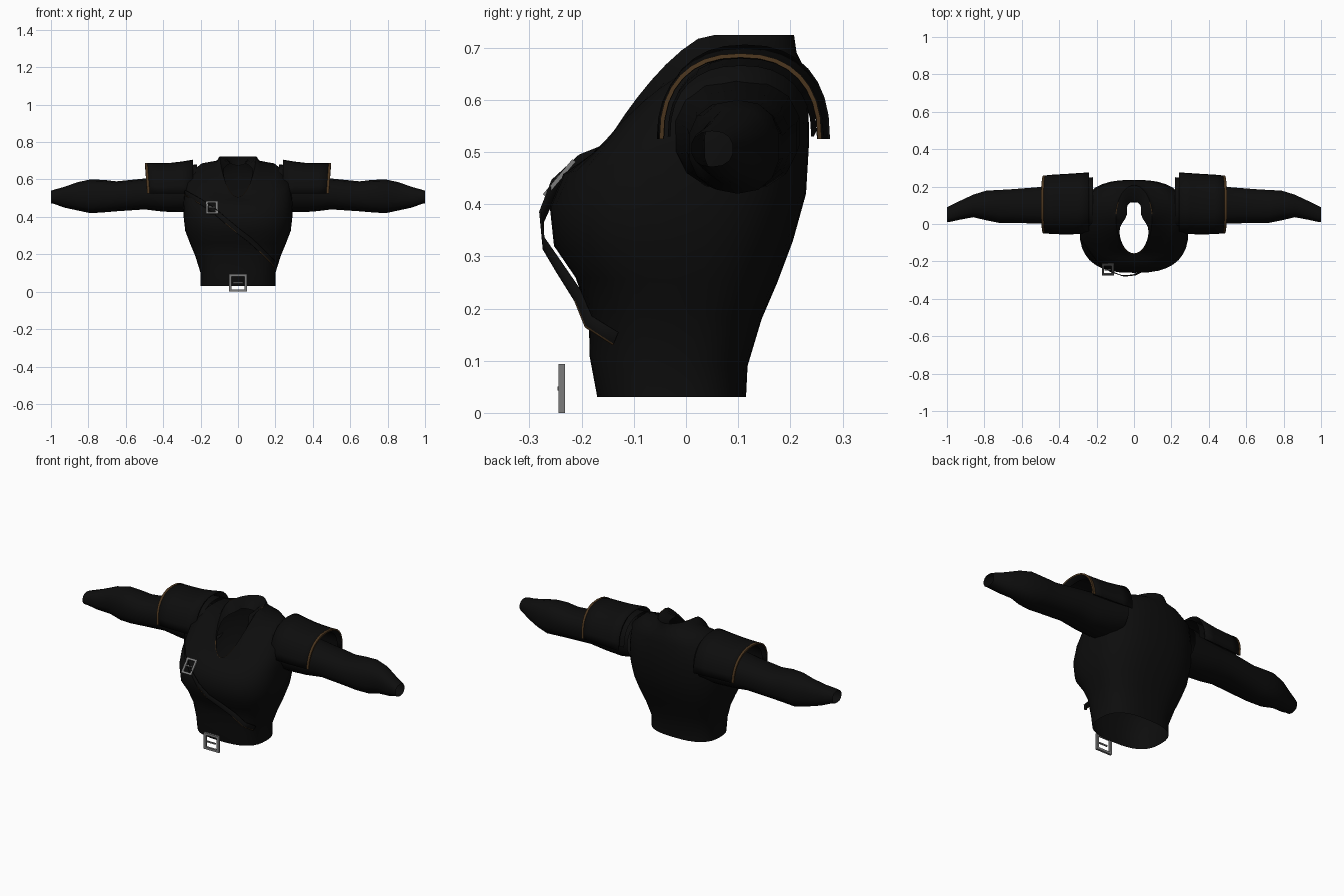
import bpy, bmesh, math
from mathutils import Vector

if "Cube" in bpy.data.objects:
    bpy.data.objects.remove(bpy.data.objects["Cube"])


def material(name, col):
    m = bpy.data.materials.new(name)
    m.diffuse_color = (*col, 1)
    m.use_nodes = True
    m.node_tree.nodes["Principled BSDF"].inputs["Base Color"].default_value = m.diffuse_color
    return m


BLACK = material("black leather", (0.004, 0.004, 0.004))
BROWN = material("brown trim", (0.07, 0.036, 0.013))
STEEL = material("grey metal", (0.2, 0.2, 0.2))


def spow(v, p):
    return math.copysign(abs(v) ** p, v)


def loft(name, rings, mats, closed=True, paint=None, angle=50):
    """Skin a list of point rings; paint(ring, centre) picks the material."""
    bm = bmesh.new()
    rows = [[bm.verts.new(p) for p in r] for r in rings]
    n = len(rows[0])
    for i in range(len(rows) - 1):
        for j in range(n if closed else n - 1):
            k = (j + 1) % n
            f = bm.faces.new((rows[i][j], rows[i][k], rows[i + 1][k], rows[i + 1][j]))
            if paint:
                f.material_index = paint(i, f.calc_center_median())
    bmesh.ops.recalc_face_normals(bm, faces=bm.faces[:])
    me = bpy.data.meshes.new(name)
    bm.to_mesh(me)
    bm.free()
    ob = bpy.data.objects.new(name, me)
    bpy.context.collection.objects.link(ob)
    for m in mats:
        me.materials.append(m)
    bpy.ops.object.select_all(action='DESELECT')
    ob.select_set(True)
    bpy.context.view_layer.objects.active = ob
    bpy.ops.object.shade_smooth_by_angle(angle=math.radians(angle))
    return ob


def mirror(ob):
    ob.modifiers.new("mirror", 'MIRROR')


def thicken(ob, t):
    s = ob.modifiers.new("thickness", 'SOLIDIFY')
    s.thickness = t
    s.offset = 0


# Torso: half width, front y, front z, back y, back z, side z, roundness
TORSO = [
    (.200, -.170, .030, .115, .030, .030, .75),
    (.200, -.185, .110, .118, .090, .100, .75),
    (.228, -.186, .190, .145, .180, .190, .75),
    (.255, -.212, .260, .175, .250, .255, .75),
    (.282, -.253, .320, .205, .330, .325, .75),
    (.292, -.261, .395, .230, .420, .410, .75),
    (.290, -.235, .458, .236, .520, .500, .75),
    (.275, -.190, .488, .234, .620, .610, .80),
    (.205, -.176, .496, .222, .670, .665, .90),
    (.122, -.166, .502, .212, .690, .675, 1.0),
    (.100, -.160, .505, .207, .724, .715, 1.0),
    (.096, -.157, .506, .203, .725, .717, 1.0),
    (.080, -.157, .495, .120, .675, .660, 1.0),
]
N = 36


def torso_ring(hw, yf, zf, yb, zb, zs, p, pinch=0):
    pts = []
    for j in range(N):
        a = 2 * math.pi * j / N
        s, c = spow(math.sin(a), p), spow(math.cos(a), p)
        y = (yf + yb) / 2 + c * (yb - yf) / 2
        z = zs + (zb - zf) / 2 * c + ((zf + zb) / 2 - zs) * c * c
        x = hw * s * (1 - pinch * math.exp(-((y - .05) / .05) ** 2))
        pts.append((x, y, min(z, .724)))
    return pts


rings = [torso_ring(*r) for r in TORSO[:-1]] + [torso_ring(*TORSO[-1], pinch=.45)]
loft("jacket_body", rings, [BLACK, BROWN],
     paint=lambda i, c: 1 if i == 10 and (c.z < .56 or .04 < c.y < .1) else 0)

# Sleeves: x, y low, y high, z low, z high
SLEEVE = [
    (.22, -.03, .220, .440, .640), (.30, -.02, .215, .425, .630),
    (.40, -.01, .205, .428, .620), (.50, .000, .200, .440, .605),
    (.65, .004, .188, .430, .590), (.72, .004, .184, .424, .598),
    (.79, .018, .180, .420, .600), (.86, .035, .158, .435, .585),
    (.93, .022, .125, .450, .560), (.985, .010, .098, .470, .545),
    (1.0, .010, .090, .472, .540),
]
M = 14
rings = []
for x, y0, y1, z0, z1 in SLEEVE:
    rings.append([(x, (y0 + y1) / 2 + (y1 - y0) / 2 * spow(math.cos(t), .85),
                   (z0 + z1) / 2 + (z1 - z0) / 2 * spow(math.sin(t), .85))
                  for t in [2 * math.pi * (k + .5) / M for k in range(M)]])
mirror(loft("sleeves", rings, [BLACK]))


# Shoulder pads: arched shells open underneath
def arch(x, yf, yb, top, base=.525, lean=0, n=16):
    pts = []
    for k in range(n + 1):
        t = math.pi * k / n
        c, s = spow(math.cos(t), .85), spow(math.sin(t), .85)
        pts.append((x + lean * (1 - s), (yf + yb) / 2 - c * (yb - yf) / 2,
                    base + (top - base) * s))
    return pts


pad = loft("shoulder_pads",
           [arch(.24, -.045, .272, .702), arch(.30, -.05, .268, .692),
            arch(.36, -.052, .264, .685), arch(.43, -.05, .26, .683),
            arch(.494, -.046, .255, .684, lean=-.012)], [BLACK], closed=False)
mirror(pad)
thicken(pad, .008)
under = loft("shoulder_under_pads",
             [arch(.22, -.03, .25, .680, .54), arch(.36, -.035, .245, .670, .53),
              arch(.47, -.03, .24, .665, .53)], [BLACK], closed=False)
mirror(under)

# Brown piping on the outer pad edges
trim = loft("pad_trim",
            [arch(.484, -.051, .260, .689, lean=-.012),
             arch(.497, -.051, .260, .689, lean=-.012),
             arch(.498, -.043, .252, .681, lean=-.012)], [BROWN], closed=False)
mirror(trim)

# Diagonal chest strap with brown stitched edge
PATH = [(-.285, -.08, .53), (-.20, -.200, .482), (-.13, -.252, .435), (-.06, -.277, .375),
        (0, -.273, .325), (.06, -.244, .280), (.12, -.208, .225), (.17, -.187, .175),
        (.20, -.135, .142)]
rings = []
for i, p in enumerate(PATH):
    a, b = Vector(PATH[max(i - 1, 0)]), Vector(PATH[min(i + 1, len(PATH) - 1)])
    d = (b - a).normalized()
    out = Vector((p[0] * 1.2, -.25, 0)).normalized()
    side = d.cross(out).normalized()
    rings.append([Vector(p) + side * w for w in (-.014, .010, .014)])
strap = loft("chest_strap", rings, [BLACK, BROWN], closed=False,
             paint=lambda i, c: 1 if c.z < .2 or (i in (0, 3, 6)
                                                 and c.z > 0 and c.x > -9) else 0)
# Only the narrow edge strip keeps the brown
for f in strap.data.polygons:
    if f.area > .0012:
        f.material_index = 0
thicken(strap, .004)


# Buckles: four bars and a prong
def buckle(name, centre, w, h, bar, depth, tilt):
    bm = bmesh.new()
    parts = [(-(w - bar) / 2, 0, 0, bar, depth, h), ((w - bar) / 2, 0, 0, bar, depth, h),
             (0, 0, (h - bar) / 2, w - 2 * bar, depth, bar),
             (0, 0, -(h - bar) / 2, w - 2 * bar, depth, bar),
             (0, -depth * .4, 0, w * .55, depth * .5, bar * .6)]
    for x, y, z, sx, sy, sz in parts:
        vs = bmesh.ops.create_cube(bm, size=1)['verts']
        for v in vs:
            v.co = Vector((v.co.x * sx + x, v.co.y * sy + y, v.co.z * sz + z))
    me = bpy.data.meshes.new(name)
    bm.to_mesh(me)
    bm.free()
    me.materials.append(STEEL)
    ob = bpy.data.objects.new(name, me)
    ob.location = centre
    ob.rotation_euler = (tilt, 0, 0)
    bpy.context.collection.objects.link(ob)


buckle("belt_buckle", (0, -.238, .047), .096, .094, .013, .012, 0)
buckle("chest_buckle", (-.14, -.243, .45), .064, .088, .011, .008, -.7)
